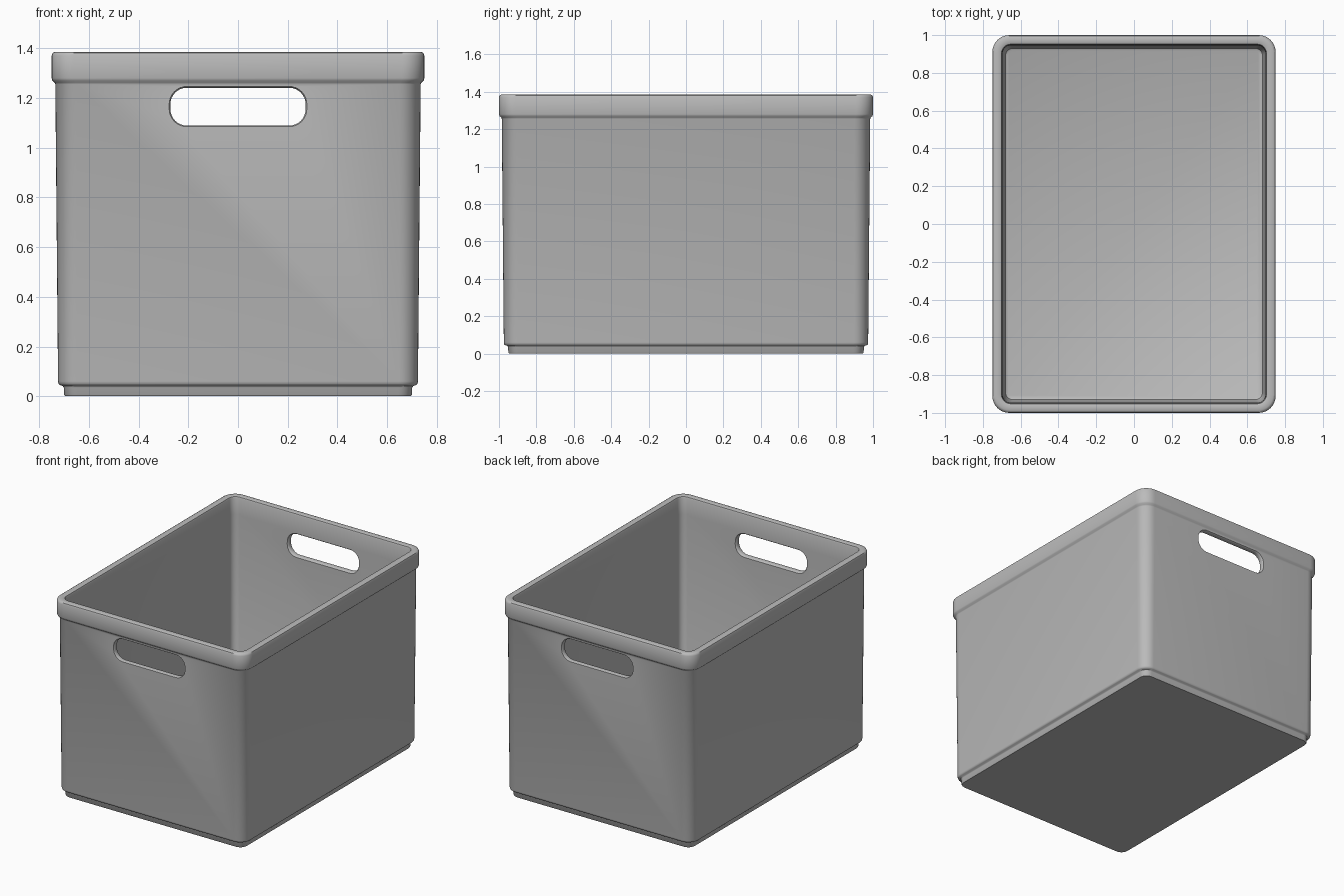
import bpy, bmesh, math

if "Cube" in bpy.data.objects:
    bpy.data.objects.remove(bpy.data.objects["Cube"], do_unlink=True)

gray = bpy.data.materials.new("light gray plastic")
gray.use_nodes = True
COLOR = (0.5, 0.5, 0.5, 1)
gray.diffuse_color = COLOR
gray.node_tree.nodes["Principled BSDF"].inputs["Base Color"].default_value = COLOR


def rounded_rect(hx, hy, r, steps=8):
    """Points of a rounded rectangle, counter-clockwise."""
    points = []
    for quarter, (sx, sy) in enumerate(((1, 1), (-1, 1), (-1, -1), (1, -1))):
        for i in range(steps + 1):
            a = (quarter + i / steps) * math.pi / 2
            points.append((sx * (hx - r) + r * math.cos(a),
                           sy * (hy - r) + r * math.sin(a)))
    return points


def skin(name, rings):
    """Bridge equal rings of points and cap both ends."""
    bm = bmesh.new()
    loops = [[bm.verts.new(p) for p in ring] for ring in rings]
    for a, b in zip(loops, loops[1:]):
        for i in range(len(a)):
            j = (i + 1) % len(a)
            bm.faces.new((a[i], a[j], b[j], b[i]))
    bm.faces.new(loops[0][::-1])
    bm.faces.new(loops[-1])
    bmesh.ops.recalc_face_normals(bm, faces=bm.faces)
    mesh = bpy.data.meshes.new(name)
    bm.to_mesh(mesh)
    bm.free()
    mesh.materials.append(gray)
    obj = bpy.data.objects.new(name, mesh)
    bpy.context.collection.objects.link(obj)
    return obj


# Bin wall section: inset from the rim outline, height, corner radius
section = [
    (0.055, 0.0, 0.05), (0.05, 0.006, 0.055), (0.049, 0.035, 0.055),
    (0.045, 0.041, 0.06), (0.033, 0.045, 0.07), (0.028, 0.05, 0.075),
    (0.026, 0.06, 0.075), (0.015, 1.255, 0.085), (0.012, 1.262, 0.085),
    (0.003, 1.27, 0.09), (0.0, 1.28, 0.09), (0.0, 1.37, 0.09),
    (0.004, 1.381, 0.09), (0.014, 1.386, 0.08), (0.039, 1.386, 0.06),
    (0.048, 1.382, 0.05), (0.052, 1.372, 0.045), (0.054, 1.26, 0.045),
    (0.066, 0.06, 0.04), (0.07, 0.046, 0.038), (0.08, 0.04, 0.03),
]
storage_bin = skin("storage_bin", [
    [(x, y, z) for x, y in rounded_rect(0.75 - inset, 1 - inset, r)]
    for inset, z, r in section])

# Handle openings with softened edges, cut through both end walls
flare = [(-1.1, 0.012), (-0.99, 0.009), (-0.98, 0.002), (-0.974, 0.0),
         (-0.956, 0.0), (-0.951, 0.002), (-0.943, 0.009), (-0.85, 0.012)]
for side, label in ((1, "front"), (-1, "back")):
    cutter = skin(label + "_handle_cutter", [
        [(x, side * y, z + 1.165)
         for x, z in rounded_rect(0.272 + grow, 0.076 + grow, 0.066 + grow)]
        for y, grow in flare])
    cutter.hide_render = True
    cut = storage_bin.modifiers.new(label + "_handle", "BOOLEAN")
    cut.object = cutter
    cut.operation = "DIFFERENCE"
    cut.solver = "EXACT"
    bpy.ops.object.select_all(action="DESELECT")
    bpy.context.view_layer.objects.active = storage_bin
    storage_bin.select_set(True)
    bpy.ops.object.modifier_apply(modifier=cut.name)
    bpy.data.objects.remove(cutter, do_unlink=True)

bpy.ops.object.shade_smooth_by_angle(angle=math.radians(40))
